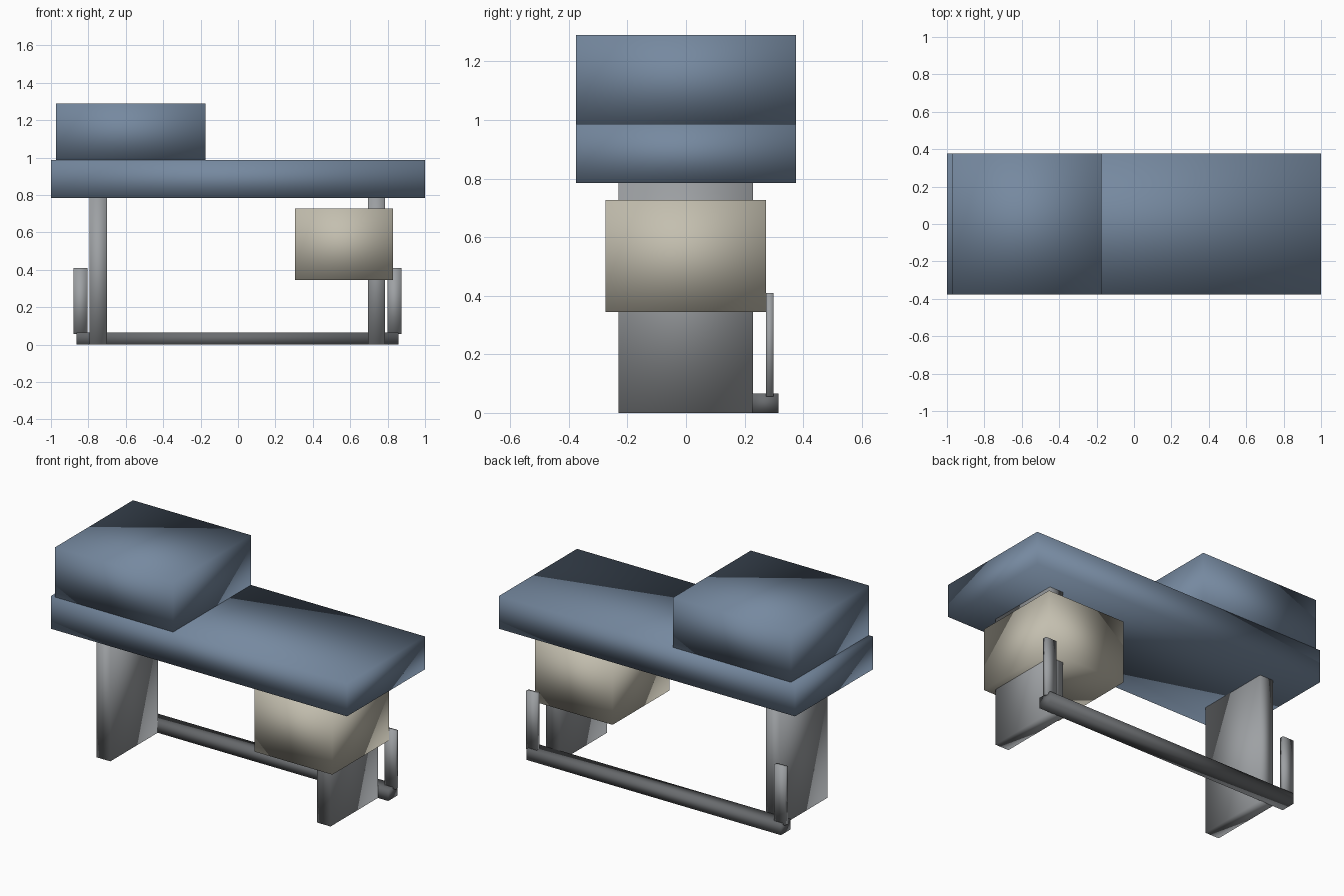
import bpy

cube = bpy.data.objects.get("Cube")
if cube:
    bpy.data.objects.remove(cube, do_unlink=True)


def make_material(name, color):
    mat = bpy.data.materials.new(name)
    mat.use_nodes = True
    mat.diffuse_color = (*color, 1)
    bsdf = mat.node_tree.nodes["Principled BSDF"]
    bsdf.inputs["Base Color"].default_value = (*color, 1)
    bsdf.inputs["Roughness"].default_value = 0.7
    return mat


blue = make_material("blue upholstery", (0.18, 0.25, 0.35))
cream = make_material("cream cabinet", (0.55, 0.52, 0.43))
grey = make_material("grey metal", (0.34, 0.355, 0.37))
dark = make_material("dark metal", (0.14, 0.147, 0.155))


def box(name, mat, x, y, z):
    """Soft-shaded block spanning the given (min, max) ranges."""
    bpy.ops.mesh.primitive_cube_add(size=1)
    obj = bpy.context.object
    obj.name = obj.data.name = name
    spans = (x, y, z)
    for v in obj.data.vertices:
        v.co = [lo + (c + 0.5) * (hi - lo) for c, (lo, hi) in zip(v.co, spans)]
    obj.data.materials.append(mat)
    bpy.ops.object.shade_smooth()
    return obj


# Padded top and raised head section
box("table_top", blue, (-1, 1), (-0.376, 0.376), (0.785, 0.986))
box("head_cushion", blue, (-0.973, -0.175), (-0.376, 0.376), (0.986, 1.29))

# Cabinet hung around one leg
box("cabinet", cream, (0.305, 0.83), (-0.275, 0.273), (0.345, 0.727))

# Panel legs and the upright posts at each end
for side, sign in (("right", -1), ("left", 1)):
    leg_x = sign * 0.744 - 0.003
    post_x = sign * 0.839 - 0.003
    box(side + "_leg", grey, (leg_x - 0.046, leg_x + 0.046), (-0.231, 0.229), (0, 0.785))
    box(side + "_post", grey, (post_x - 0.037, post_x + 0.037), (0.273, 0.298), (0.056, 0.41))

# Floor rail joining the legs at the back
box("floor_rail", dark, (-0.863, 0.857), (0.226, 0.316), (0, 0.066))
